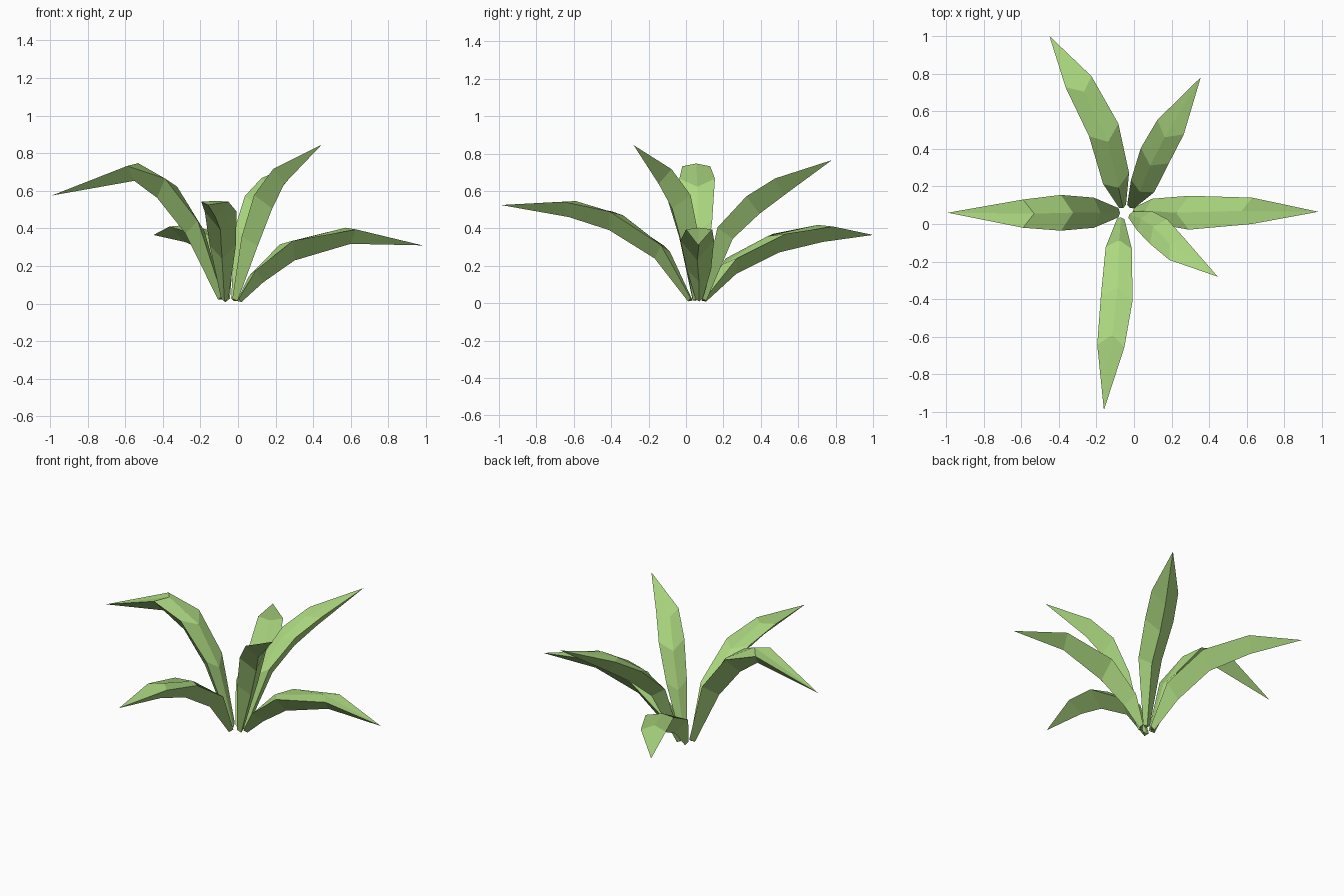
import bpy, bmesh
from mathutils import Vector

if "Cube" in bpy.data.objects:
    bpy.data.objects.remove(bpy.data.objects["Cube"])

green = bpy.data.materials.new("leaf_green")
green.diffuse_color = (0.42, 0.70, 0.22, 1)
green.use_nodes = True
green.node_tree.nodes["Principled BSDF"].inputs["Base Color"].default_value = green.diffuse_color


def leaf(name, path, widths):
    """Loft a keeled four-sided section along the path to a pointed tip."""
    pts = [Vector(p) for p in path]
    heading = pts[-1] - pts[0]
    side = Vector((-heading.y, heading.x, 0)).normalized()
    bm = bmesh.new()
    rings = []
    for i, w in enumerate(widths):
        p = pts[i]
        tangent = (pts[i + 1] - pts[max(i - 1, 0)]).normalized()
        up = tangent.cross(side).normalized()
        s = side * w / 2
        # edges sit slightly ahead of the centre fold
        lead = tangent * w * 0.2
        rings.append([bm.verts.new(v) for v in (
            p + s + lead, p + up * w * 0.06 - lead,
            p - s + lead, p - up * w * 0.55)])
    tip = bm.verts.new(pts[-1])
    bm.faces.new(rings[0])
    for a, b in zip(rings, rings[1:]):
        for k in range(4):
            n = (k + 1) % 4
            bm.faces.new((a[k], a[n], b[n], b[k]))
    for k in range(4):
        bm.faces.new((rings[-1][k], rings[-1][(k + 1) % 4], tip))
    bmesh.ops.recalc_face_normals(bm, faces=bm.faces)
    me = bpy.data.meshes.new(name)
    bm.to_mesh(me)
    bm.free()
    me.materials.append(green)
    bpy.context.collection.objects.link(bpy.data.objects.new(name, me))


# Six arching leaves around a shared root
leaf("right_leaf", [(0, .07, .02), (.08, .07, .16), (.26, .06, .32),
                    (.6, .07, .395), (.98, .065, .31)], (.04, .13, .18, .14))
leaf("left_leaf", [(-.08, .06, .03), (-.2, .06, .41), (-.36, .06, .64),
                   (-.56, .055, .735), (-.99, .06, .575)], (.05, .16, .19, .15))
leaf("front_leaf", [(-.07, .03, .02), (-.08, -.11, .29), (-.09, -.37, .475),
                    (-.12, -.62, .54), (-.16, -.99, .525)], (.04, .14, .17, .145))
leaf("back_left_leaf", [(-.06, .09, .02), (-.09, .22, .22), (-.15, .47, .36),
                        (-.28, .73, .41), (-.45, 1.0, .365)], (.04, .15, .17, .15))
leaf("back_right_leaf", [(-.02, .09, .02), (.04, .19, .38), (.1, .34, .55),
                         (.18, .49, .655), (.355, .78, .765)], (.04, .14, .17, .16))
leaf("front_right_leaf", [(-.02, .05, .02), (.05, .02, .33), (.12, -.03, .55),
                          (.21, -.12, .7), (.445, -.28, .845)], (.04, .13, .16, .14))
